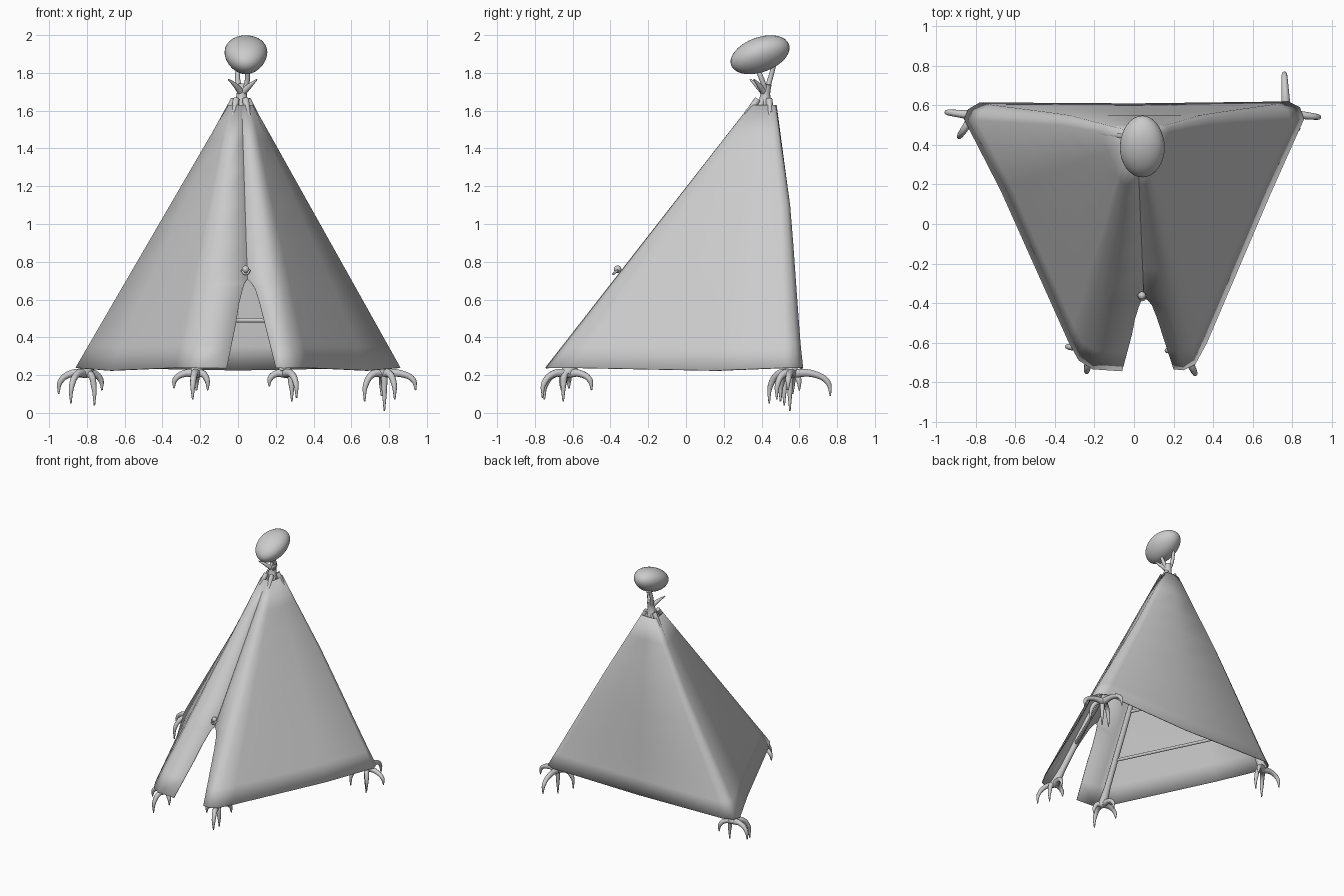
import bpy, bmesh, math
from mathutils import Vector

cube = bpy.data.objects.get("Cube")
if cube:
    bpy.data.objects.remove(cube, do_unlink=True)

grey = bpy.data.materials.new("plain_grey")
grey.use_nodes = True
COLOUR = (0.6, 0.6, 0.6, 1)
grey.diffuse_color = COLOUR
grey.node_tree.nodes["Principled BSDF"].inputs["Base Color"].default_value = COLOUR


def activate(obj):
    bpy.ops.object.select_all(action='DESELECT')
    obj.select_set(True)
    bpy.context.view_layer.objects.active = obj


def finish(obj, angle=50):
    obj.data.materials.clear()
    obj.data.materials.append(grey)
    activate(obj)
    bpy.ops.object.shade_smooth_by_angle(angle=math.radians(angle))
    return obj


def tubes(name, paths, sides=3):
    """Tapered round limbs; every path is a list of (point, radius)."""
    curve = bpy.data.curves.new(name, 'CURVE')
    curve.dimensions = '3D'
    curve.bevel_depth = 1
    curve.bevel_resolution = sides
    curve.resolution_u = 6
    curve.use_fill_caps = True
    for path in paths:
        spline = curve.splines.new('BEZIER')
        spline.bezier_points.add(len(path) - 1)
        for bp, (co, radius) in zip(spline.bezier_points, path):
            bp.co = co
            bp.radius = radius
            bp.handle_left_type = bp.handle_right_type = 'AUTO'
    obj = bpy.data.objects.new(name, curve)
    bpy.context.collection.objects.link(obj)
    activate(obj)
    bpy.ops.object.convert(target='MESH')
    return finish(bpy.context.object)


# Canvas: hem and top outline, running round from one door edge to the other
HEM_Z, TOP_Z, DOOR_Z = 0.24, 1.63, 0.71
hem = [(0.20, -0.735), (0.25, -0.74), (0.31, -0.71), (0.37, -0.6), (0.69, 0.15),
       (0.86, 0.53), (0.84, 0.59), (0.78, 0.62), (0, 0.61), (-0.78, 0.615),
       (-0.84, 0.58), (-0.86, 0.53), (-0.675, 0.17), (-0.33, -0.6),
       (-0.28, -0.69), (-0.21, -0.735), (-0.06, -0.745)]
top = [(0.02, 0.34), (0.045, 0.34), (0.06, 0.35), (0.068, 0.36), (0.078, 0.4),
       (0.082, 0.44), (0.078, 0.46), (0.07, 0.47), (0.015, 0.475), (-0.04, 0.47),
       (-0.048, 0.46), (-0.052, 0.44), (-0.05, 0.4), (-0.042, 0.36),
       (-0.032, 0.345), (-0.015, 0.34), (0.02, 0.34)]
door = [(0.24, -0.06, 0.20), (0.36, -0.035, 0.17), (0.48, -0.01, 0.14),
        (0.58, 0.005, 0.115), (0.66, 0.025, 0.09), (0.69, 0.035, 0.07),
        (DOOR_Z, 0.05, 0.05)]
rows = door + [(z, 0.05 - 0.03 * (z - DOOR_Z) / (TOP_Z - DOOR_Z),) * 2
               for z in (0.9, 1.1, 1.28, 1.45, TOP_Z)]

bm = bmesh.new()
grid = []
for row in rows:
    z = row[0]
    left, right = (row[1], row[2]) if len(row) == 3 else (row[1], row[1])
    if len(row) == 4:
        left = right = row[1]
    t = (z - HEM_Z) / (TOP_Z - HEM_Z)
    ring = []
    for i, (a, b) in enumerate(zip(hem, top)):
        p = Vector(a).lerp(Vector(b), t)
        if i == 0:
            p.x = right
        elif i == len(hem) - 1:
            p.x = left
        if p.y > 0.4:                       # billow in the back panel
            p.y += 0.025 * max(0, 1 - abs(t - 0.6) / 0.5)
        sag = 0.015 * (1 - t) ** 6 if i in (4, 8, 12) else 0
        ring.append(bm.verts.new((p.x, p.y, z - sag)))
    grid.append(ring)
for low, high in zip(grid, grid[1:]):
    for i in range(len(hem) - 1):
        bm.faces.new((low[i], low[i + 1], high[i + 1], high[i]))
bmesh.ops.remove_doubles(bm, verts=bm.verts, dist=0.0005)
mesh = bpy.data.meshes.new("tent_canvas")
bm.to_mesh(mesh)
bm.free()
canvas = bpy.data.objects.new("tent_canvas", mesh)
bpy.context.collection.objects.link(canvas)
finish(canvas)
shell = canvas.modifiers.new("cloth_thickness", 'SOLIDIFY')
shell.thickness = 0.006
shell.offset = -1

# Four poles, each ending in a clawed foot
legs = {
    "back_right": ((-0.81, 0.55), (-0.02, 0.44),
                   [(-0.95, 0.565, 0.10), (-0.885, 0.44, 0.05),
                    (-0.76, 0.52, 0.04), (-0.72, 0.6, 0.12)]),
    "back_left": ((0.77, 0.56), (0.05, 0.44),
                  [(0.94, 0.54, 0.12), (0.76, 0.765, 0.09),
                   (0.775, 0.55, 0.01), (0.67, 0.5, 0.06), (0.83, 0.48, 0.07)]),
    "front_right": ((-0.22, -0.63), (-0.01, 0.38),
                    [(-0.34, -0.62, 0.13), (-0.24, -0.75, 0.07),
                     (-0.16, -0.66, 0.12), (-0.22, -0.5, 0.12)]),
    "front_left": ((0.25, -0.63), (0.04, 0.38),
                   [(0.165, -0.64, 0.14), (0.31, -0.76, 0.08),
                    (0.285, -0.65, 0.06), (0.29, -0.5, 0.12)]),
}
FOOT_Z, APEX_Z = 0.21, 1.66


def pole_point(leg, z):
    foot, apex, _ = legs[leg]
    a, b = Vector((*foot, FOOT_Z)), Vector((*apex, APEX_Z))
    return a.lerp(b, (z - FOOT_Z) / (APEX_Z - FOOT_Z))


def claw(ankle, tip):
    tip = Vector(tip)
    flat = Vector((tip.x - ankle.x, tip.y - ankle.y, 0))
    drop = Vector((0, 0, tip.z - ankle.z))
    return [(ankle, 0.026), (ankle + flat * 0.55 + drop * 0.03, 0.019),
            (ankle + flat * 0.93 + drop * 0.4, 0.015), (tip, 0.004)]


for leg, (foot, apex, tips) in legs.items():
    ankle = pole_point(leg, FOOT_Z)
    tubes(leg + "_pole", [[(ankle, 0.036), (pole_point(leg, 0.32), 0.024),
                           (pole_point(leg, 1.0), 0.02), (pole_point(leg, APEX_Z), 0.018)]])
    tubes(leg + "_claws", [claw(ankle, tip) for tip in tips])

# Cross bars between the poles on the sides and back
for a, b, name in (("front_right", "back_right", "right"),
                   ("front_left", "back_left", "left"),
                   ("back_left", "back_right", "back")):
    tubes(name + "_cross_bars", [[(pole_point(a, z), 0.012), (pole_point(b, z), 0.012)]
                                 for z in (0.49, 0.8)])

# Forked stem rising from the smoke hole
fork = Vector((0.02, 0.42, 1.69))
stem = [[((0.02, 0.42, 1.58), 0.045), (fork, 0.027), ((0.025, 0.43, 1.74), 0.024)]]
stem += [[(fork, 0.02), (mid, 0.014), (end, r)] for mid, end, r in (
    ((0.06, 0.39, 1.73), (0.10, 0.36, 1.765), 0.004),
    ((-0.01, 0.38, 1.73), (-0.05, 0.34, 1.765), 0.004),
    ((0.0, 0.44, 1.75), (0.0, 0.465, 1.84), 0.012),
    ((0.045, 0.41, 1.74), (0.05, 0.37, 1.84), 0.012))]
stem += [[((x, y, 1.58), 0.02), ((0.02 + (x - 0.02) * 0.5, 0.42 + (y - 0.42) * 0.5, 1.64), 0.016),
          (fork, 0.012)] for x in (-0.025, 0.06) for y in (0.38, 0.45)]
tubes("forked_stem", stem)

# Egg-shaped stone on the stem, low towards the front
bpy.ops.mesh.primitive_uv_sphere_add(segments=32, ring_count=20, radius=1)
stone = bpy.context.object
stone.name = "top_stone"
tilt = math.radians(20)
for v in stone.data.vertices:
    x, y, z = v.co
    x *= 0.112 * (1 + 0.16 * z)
    y *= 0.163
    z *= 0.092
    v.co = (x + 0.042, 0.392 + y * math.cos(tilt) - z * math.sin(tilt),
            1.896 + y * math.sin(tilt) + z * math.cos(tilt))
finish(stone, 80)

# Toggle above the door
bpy.ops.mesh.primitive_uv_sphere_add(segments=16, ring_count=10, radius=0.02,
                                     location=(0.04, -0.362, 0.76))
toggle = bpy.context.object
toggle.name = "door_toggle"
finish(toggle, 80)
tubes("toggle_loop", [[((0.02, -0.36, 0.755), 0.006), ((0.042, -0.385, 0.735), 0.006),
                       ((0.062, -0.36, 0.755), 0.006)]])
